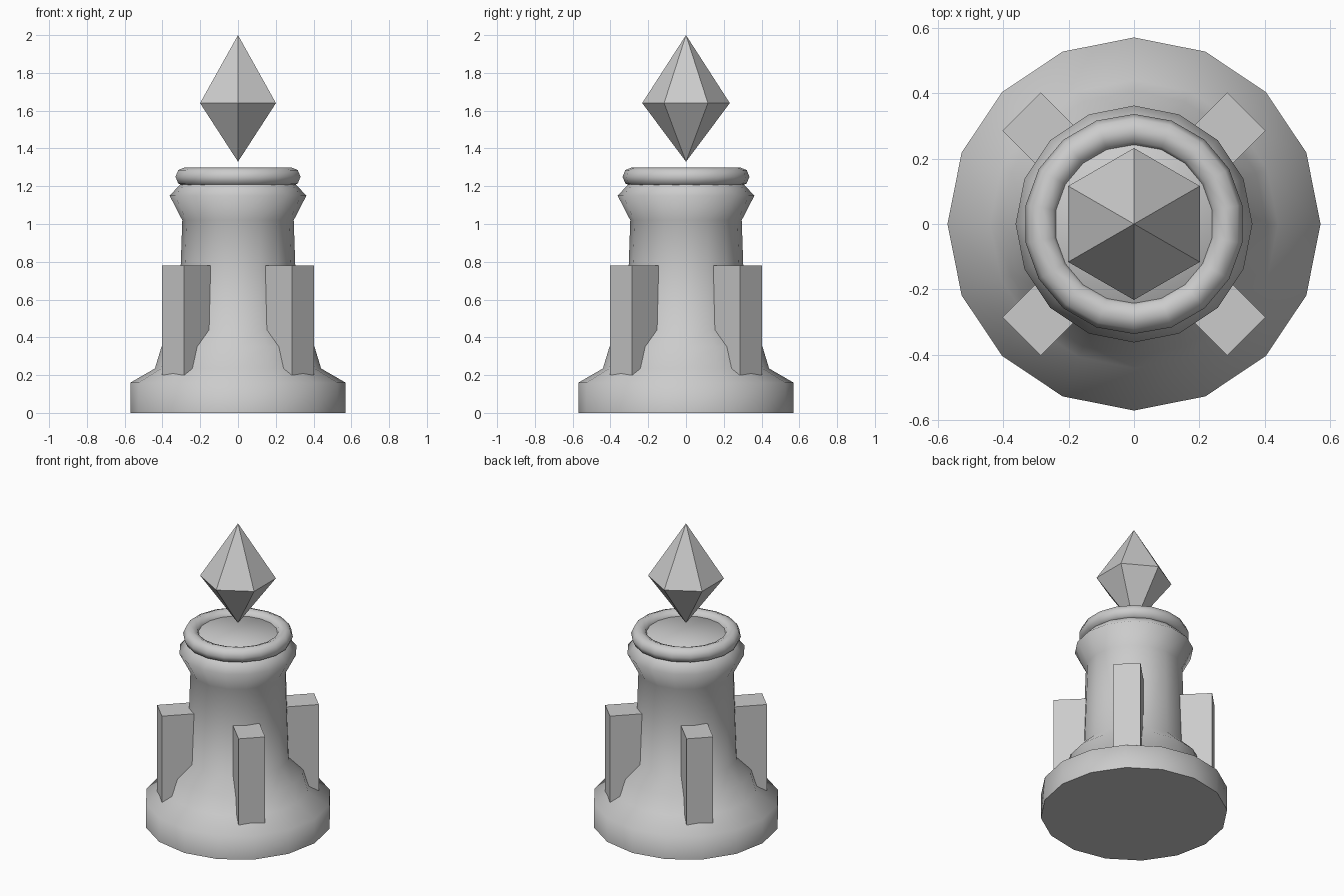
import bpy, bmesh, math
from mathutils import Matrix, Vector

cube = bpy.data.objects.get("Cube")
if cube:
    bpy.data.objects.remove(cube, do_unlink=True)

stone = bpy.data.materials.new("grey_stone")
stone.use_nodes = True
GREY = (0.6, 0.6, 0.6, 1)
stone.diffuse_color = GREY
stone.node_tree.nodes["Principled BSDF"].inputs["Base Color"].default_value = GREY


def finish(name, bm, smooth_angle=None):
    bmesh.ops.recalc_face_normals(bm, faces=bm.faces)
    mesh = bpy.data.meshes.new(name)
    bm.to_mesh(mesh)
    bm.free()
    mesh.materials.append(stone)
    obj = bpy.data.objects.new(name, mesh)
    bpy.context.collection.objects.link(obj)
    if smooth_angle:
        bpy.ops.object.select_all(action='DESELECT')
        obj.select_set(True)
        bpy.context.view_layer.objects.active = obj
        bpy.ops.object.shade_smooth_by_angle(angle=math.radians(smooth_angle))
    return obj


def lathe(name, profile, sides, start=0.0, closed=False, smooth_angle=None):
    """Turn (radius, height) points around z; radius 0 makes a tip."""
    bm = bmesh.new()
    rings = []
    for r, z in profile:
        if r == 0:
            rings.append([bm.verts.new((0, 0, z))] * sides)
        else:
            angles = [start + math.tau * i / sides for i in range(sides)]
            rings.append([bm.verts.new((r * math.cos(a), r * math.sin(a), z)) for a in angles])
    pairs = list(zip(rings, rings[1:]))
    if closed:
        pairs.append((rings[-1], rings[0]))
    for low, high in pairs:
        for i in range(sides):
            j = (i + 1) % sides
            corners = dict.fromkeys((low[i], low[j], high[j], high[i]))
            bm.faces.new(list(corners))
    if not closed:
        for end in (rings[0], rings[-1]):
            if len(set(end)) > 2:
                bm.faces.new(end)
    return finish(name, bm, smooth_angle)


# Tower body with wide foot and flared neck
lathe("tower_body",
      [(0.57, 0), (0.57, 0.16), (0.44, 0.235), (0.405, 0.35), (0.315, 0.44),
       (0.295, 1.02), (0.362, 1.15), (0.31, 1.205), (0.25, 1.265)],
      16, smooth_angle=80)

# Rounded rim
rim = [(0.286 + 0.05 * math.cos(math.tau * k / 8), 1.25 + 0.05 * math.sin(math.tau * k / 8))
       for k in range(8)]
lathe("top_rim", rim, 18, start=math.pi / 2, closed=True, smooth_angle=80)

# Floating crystal
lathe("crystal", [(0, 1.33), (0.232, 1.64), (0, 2)], 6, start=math.pi / 2)

# Four diagonal buttresses
inner, outer, width, bottom, top = 0.2, 0.486, 0.165, 0.2, 0.78
for i, place in enumerate(("back_left", "back_right", "front_right", "front_left")):
    bm = bmesh.new()
    bmesh.ops.create_cube(bm, size=1)
    bmesh.ops.scale(bm, verts=bm.verts, vec=(outer - inner, width, top - bottom))
    bmesh.ops.translate(bm, verts=bm.verts, vec=Vector(((inner + outer) / 2, 0, (bottom + top) / 2)))
    turn = Matrix.Rotation(math.pi / 4 + i * math.pi / 2, 3, 'Z')
    bmesh.ops.rotate(bm, verts=bm.verts, cent=(0, 0, 0), matrix=turn)
    finish(place + "_buttress", bm)
